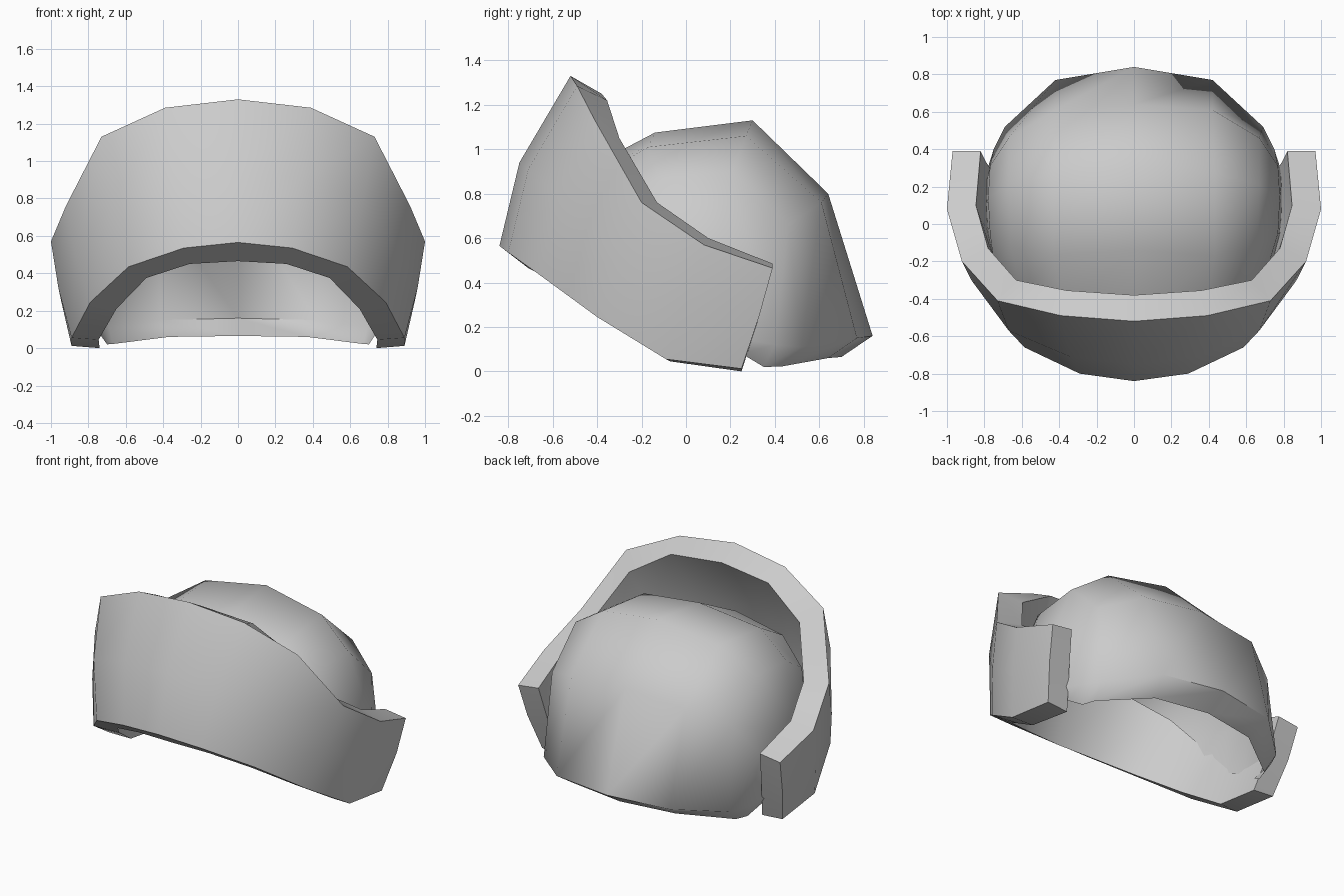
import bpy, bmesh, math


def mirrored(half):
    # half rows run from x = 0 outwards; return the full symmetric row
    return [(-x, y, z) for x, y, z in reversed(half[1:])] + half


def loft(name, rows, closed=False, angle=32):
    # skin a list of equal-length rows; closed also wraps the section and caps the ends
    bm = bmesh.new()
    grid = [[bm.verts.new(p) for p in mirrored(r)] for r in rows]
    n, m = len(grid), len(grid[0])
    for i in range(n if closed else n - 1):
        a, b = grid[i], grid[(i + 1) % n]
        for j in range(m - 1):
            bm.faces.new((a[j], a[j + 1], b[j + 1], b[j]))
    if closed:
        # end caps of the six-point section, as two quads each
        for j in (0, m - 1):
            c = [row[j] for row in grid]
            bm.faces.new((c[0], c[1], c[4], c[5]))
            bm.faces.new((c[1], c[2], c[3], c[4]))
    bmesh.ops.recalc_face_normals(bm, faces=bm.faces)
    me = bpy.data.meshes.new(name)
    bm.to_mesh(me)
    bm.free()
    ob = bpy.data.objects.new(name, me)
    bpy.context.collection.objects.link(ob)
    bpy.ops.object.select_all(action='DESELECT')
    ob.select_set(True)
    bpy.context.view_layer.objects.active = ob
    bpy.ops.object.shade_smooth_by_angle(angle=math.radians(angle))
    return ob


# thick front band: outer bottom, middle, top, then inner top, middle, bottom
loft("front_band", [
    [(0, -.84, .565), (.29, -.80, .535), (.585, -.66, .435), (.79, -.40, .245), (.89, -.09, .055), (.89, .25, .012)],
    [(0, -.75, .94), (.34, -.71, .91), (.67, -.57, .79), (.87, -.30, .50), (.96, 0, .32), (.945, .33, .25)],
    [(0, -.52, 1.33), (.39, -.49, 1.285), (.73, -.41, 1.13), (.92, -.20, .76), (1.0, .08, .57), (.97, .39, .465)],
    [(0, -.38, 1.25), (.36, -.355, 1.22), (.63, -.30, 1.05), (.78, -.13, .76), (.845, .10, .60), (.82, .39, .485)],
    [(0, -.61, .88), (.31, -.58, .85), (.57, -.46, .74), (.73, -.24, .46), (.81, .02, .31), (.79, .33, .25)],
    [(0, -.71, .465), (.26, -.68, .45), (.49, -.57, .375), (.65, -.33, .21), (.745, -.07, .045), (.74, .25, .0)],
], closed=True, angle=50)

# rounded shell behind the band, ending in a lip turned inwards along the back edge
loft("back_shell", [
    [(0, -.53, .87), (.38, -.48, .83), (.60, -.37, .71), (.71, -.25, .54), (.75, -.20, .40)],
    [(0, -.14, 1.075), (.43, -.17, 1.01), (.66, -.12, .87), (.77, -.05, .55), (.78, -.05, .27)],
    [(0, .30, 1.13), (.43, .27, 1.06), (.67, .21, .90), (.78, .14, .55), (.79, .10, .19)],
    [(0, .64, .80), (.42, .61, .76), (.67, .46, .66), (.77, .31, .43), (.79, .22, .16)],
    [(0, .84, .16), (.42, .77, .15), (.69, .52, .11), (.75, .40, .12), (.785, .29, .14)],
    [(0, .70, .065), (.37, .64, .06), (.67, .43, .022), (.70, .35, .02), (.74, .25, .08)],
], angle=62)
